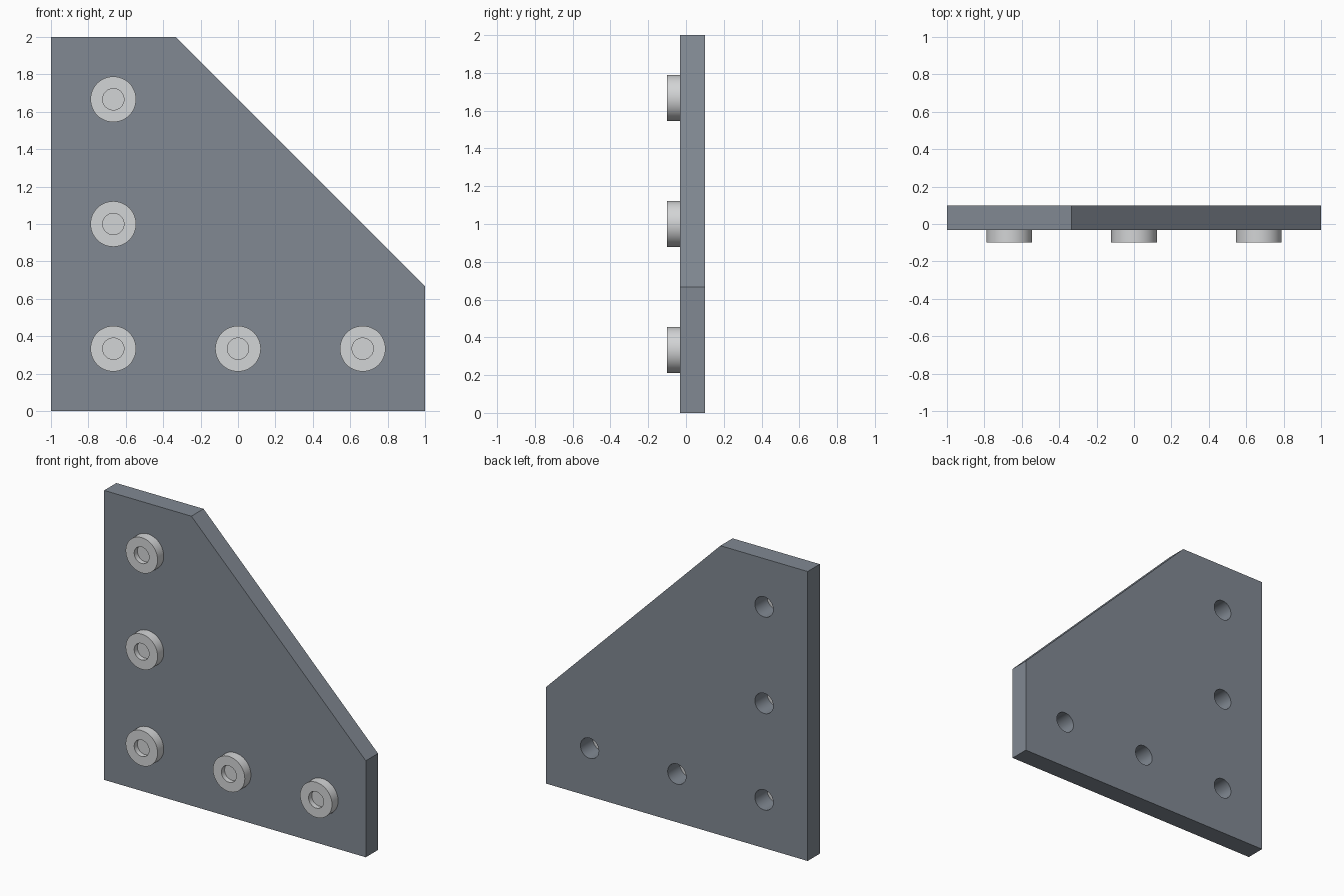
import bpy, bmesh, math
from mathutils import Matrix, Vector

cube = bpy.data.objects.get("Cube")
if cube:
    bpy.data.objects.remove(cube, do_unlink=True)

FRONT, SEAT, BACK = -0.1, -0.033, 0.1      # head front, plate front, plate back
PITCH = 2 / 3
SIDES = 48


def material(name, rgb):
    mat = bpy.data.materials.new(name)
    mat.use_nodes = True
    mat.diffuse_color = (*rgb, 1)
    mat.node_tree.nodes["Principled BSDF"].inputs["Base Color"].default_value = (*rgb, 1)
    return mat


def add_object(name, bm, mat):
    bmesh.ops.recalc_face_normals(bm, faces=bm.faces)
    mesh = bpy.data.meshes.new(name)
    bm.to_mesh(mesh)
    bm.free()
    mesh.materials.append(mat)
    obj = bpy.data.objects.new(name, mesh)
    bpy.context.collection.objects.link(obj)
    return obj


def smooth(obj):
    bpy.ops.object.select_all(action='DESELECT')
    obj.select_set(True)
    bpy.context.view_layer.objects.active = obj
    bpy.ops.object.shade_smooth_by_angle(angle=math.radians(30))


plate_grey = material("slate_grey", (0.22, 0.25, 0.29))
head_grey = material("light_steel", (0.65, 0.66, 0.67))

# Screw positions form an L along the right and bottom edges
spots = [(-PITCH, PITCH * (i + 0.5)) for i in range(3)]
spots += [(PITCH * i, PITCH / 2) for i in range(2)]

# Corner plate with its chamfered corner
bm = bmesh.new()
outline = [(-1, 0), (1, 0), (1, PITCH), (-PITCH / 2, 2), (-1, 2)]
face = bm.faces.new([bm.verts.new((x, SEAT, z)) for x, z in outline])
extruded = bmesh.ops.extrude_face_region(bm, geom=[face])["geom"]
bmesh.ops.translate(bm, vec=(0, BACK - SEAT, 0),
                    verts=[v for v in extruded if isinstance(v, bmesh.types.BMVert)])
plate = add_object("corner_plate", bm, plate_grey)

# Screw holes, cut right through the plate
bm = bmesh.new()
for x, z in spots:
    place = Matrix.Translation((x, 0.03, z)) @ Matrix.Rotation(math.pi / 2, 4, 'X')
    bmesh.ops.create_cone(bm, cap_ends=True, segments=SIDES, radius1=0.07,
                          radius2=0.07, depth=0.3, matrix=place)
cutter = add_object("hole_cutter", bm, plate_grey)
cutter.hide_render = True
cut = plate.modifiers.new("holes", 'BOOLEAN')
cut.operation = 'DIFFERENCE'
cut.solver = 'EXACT'
cut.object = cutter
bpy.context.view_layer.objects.active = plate
plate.select_set(True)
bpy.ops.object.modifier_apply(modifier=cut.name)
bpy.data.objects.remove(cutter, do_unlink=True)
smooth(plate)

# Round screw heads with a blind socket, turned from one profile
profile = [(0.122, SEAT), (0.122, FRONT), (0.057, FRONT), (0.057, FRONT + 0.035)]
for i, (x, z) in enumerate(spots):
    bm = bmesh.new()
    rings = []
    for radius, y in profile:
        angles = [2 * math.pi * k / SIDES for k in range(SIDES)]
        rings.append([bm.verts.new((radius * math.cos(a), y, radius * math.sin(a)))
                      for a in angles])
    for inner, outer in zip(rings, rings[1:]):
        for k in range(SIDES):
            n = (k + 1) % SIDES
            bm.faces.new((inner[k], inner[n], outer[n], outer[k]))
    bm.faces.new(rings[0])
    bm.faces.new(rings[-1])
    head = add_object(f"screw_head_{i + 1}", bm, head_grey)
    head.location = Vector((x, 0, z))
    smooth(head)
